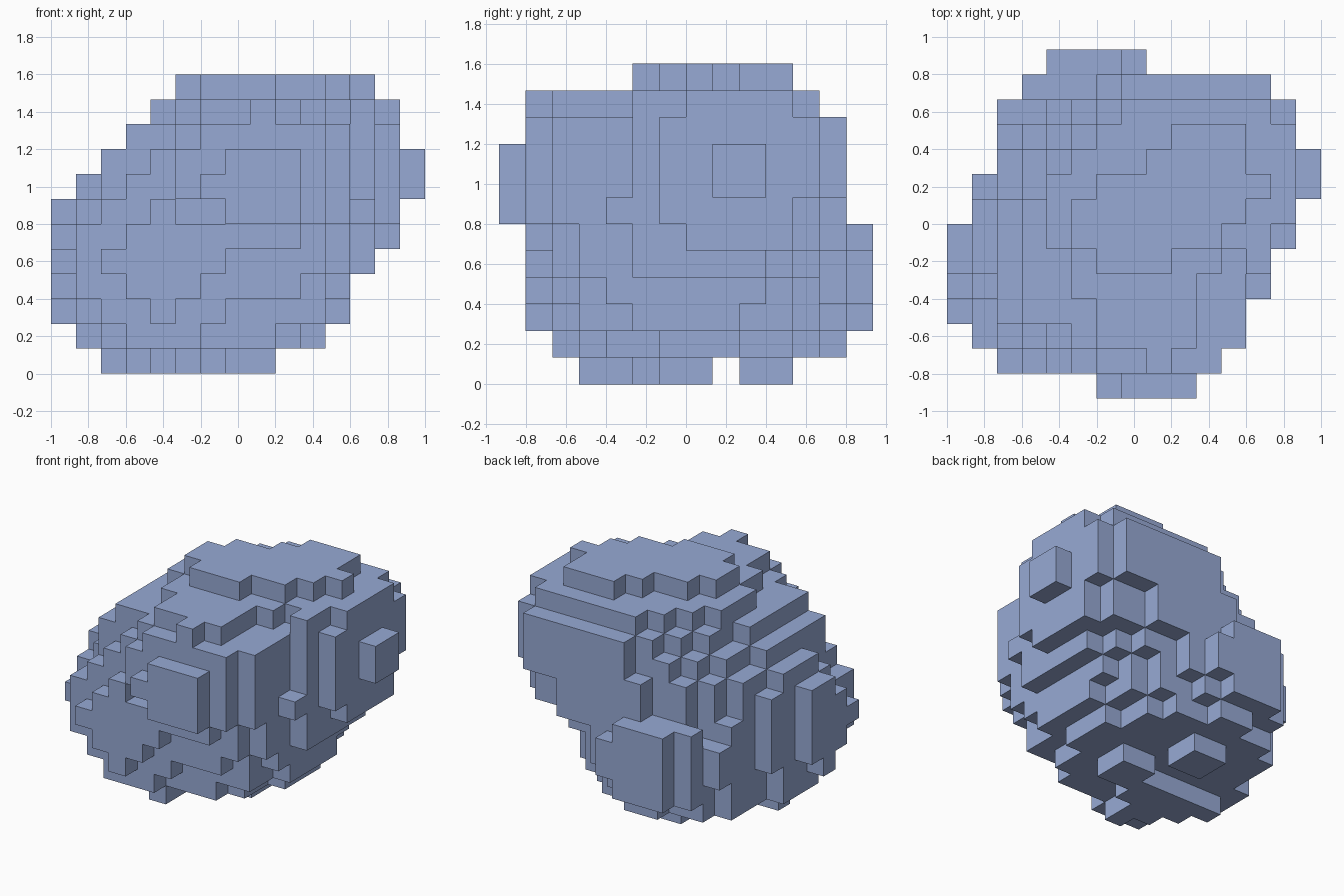
import bpy
import bmesh
from mathutils import Vector

cube = bpy.data.objects.get("Cube")
if cube:
    bpy.data.objects.remove(cube, do_unlink=True)

CELL = 2 / 15
ORIGIN = Vector((-7.5, -7, 0))

# Rounded core: footprint bounds of each layer in cells, from the second layer up
CORE_LAYERS = [
    (1, 11, 2, 13), (1, 12, 1, 13), (1, 12, 1, 13), (1, 13, 1, 13),
    (1, 14, 1, 13), (1, 14, 1, 13), (1, 14, 1, 13), (2, 14, 1, 13),
    (3, 14, 1, 13), (4, 14, 5, 12),
]
CORE_X = range(2, 12)
CORE_Y = range(3, 13)

# Stepped slices one cell thick: cell position, first line, then the span of each line
SIDE_SLICES = [  # lines go up, spans run front to back
    (0, 2, [(5, 6), (4, 7), (3, 7), (4, 7), (5, 7)]),
    (1, 1, [(5, 8), (4, 8), (3, 9), (3, 9), (3, 9), (4, 9), (5, 8)]),
    (12, 4, [(5, 10), (5, 12), (4, 12), (5, 13), (5, 13), (5, 13), (5, 12)]),
    (13, 5, [(7, 11), (6, 11), (6, 12), (6, 12), (6, 12), (7, 11)]),
    (14, 7, [(8, 10), (8, 10)]),
]
FRONT_SLICES = [  # lines go up, spans run side to side
    (0, 6, [(7, 10), (6, 10), (7, 10)]),
    (1, 2, [(4, 5), (3, 6), (2, 7), (3, 10), (7, 11), (5, 11), (5, 11), (6, 11), (8, 9)]),
    (2, 1, [(3, 6), (2, 7), (1, 10), (1, 11), (1, 11), (2, 12), (3, 12), (4, 12),
            (5, 12), (6, 10)]),
    (13, 2, [(4, 7), (4, 8), (4, 8), (4, 7)]),
]
LEVEL_SLICES = [  # lines go back, spans run side to side
    (0, 3, [(5, 6), (4, 6), (3, 7), (2, 9), (7, 9)]),
    (0, 9, [(5, 7), (5, 7)]),
    (10, 3, [(6, 10), (5, 10)]),
    (11, 5, [(6, 9), (5, 11), (5, 12), (6, 13), (8, 12), (9, 12)]),
]

# Small ledges: x range, y range, z range
LEDGES = [(4, 5, 1, 2, 6, 7), (3, 8, 12, 13, 2, 6), (2, 3, 10, 12, 3, 5)]


def core_cells(bounds, level):
    """Cells of one layer inside an oval that leans more the higher it lies."""
    x_min, x_max, y_min, y_max = bounds
    skew = max(0, min(0.28, 0.08 * (level - 4)))
    limit = min(1.01, 0.8 + 0.08 * level)
    for x in CORE_X:
        for y in CORE_Y:
            u = (2 * x + 1 - x_min - x_max) / (x_max - x_min)
            v = (2 * y + 1 - y_min - y_max) / (y_max - y_min)
            inside = abs(u) < 1 and abs(v) < 1
            if inside and u * u + v * v - 2 * skew * u * v <= limit:
                yield (x, y, level)


def slice_cells(slices, place):
    """Cells of stepped slices; place turns (slice, line, step) into x, y, z."""
    for position, first, spans in slices:
        for line, (start, end) in enumerate(spans, first):
            for step in range(start, end):
                yield place(position, line, step)


def block_cells(block):
    """All cells of a rectangular block."""
    x_min, x_max, y_min, y_max, z_min, z_max = block
    for x in range(x_min, x_max):
        for y in range(y_min, y_max):
            for z in range(z_min, z_max):
                yield (x, y, z)


def build_mesh(cells):
    """Make a face wherever a filled cell meets an empty one."""
    bm = bmesh.new()
    corners = {}

    def corner(point):
        key = tuple(round(value) for value in point)
        if key not in corners:
            corners[key] = bm.verts.new((Vector(key) + ORIGIN) * CELL)
        return corners[key]

    for cell in cells:
        for axis in range(3):
            for side in (0, 1):
                neighbour = list(cell)
                neighbour[axis] += 2 * side - 1
                if tuple(neighbour) in cells:
                    continue
                start = Vector(cell)
                start[axis] += side
                across, along = Vector((0, 0, 0)), Vector((0, 0, 0))
                across[(axis + 1) % 3] = 1
                along[(axis + 2) % 3] = 1
                loop = [start, start + across, start + across + along, start + along]
                if side == 0:
                    loop.reverse()
                bm.faces.new([corner(point) for point in loop])

    # Merge the flat neighbouring squares into clean steps
    bmesh.ops.dissolve_limit(bm, angle_limit=0.01, verts=bm.verts[:], edges=bm.edges[:])
    mesh = bpy.data.meshes.new("stepped_rock")
    bm.to_mesh(mesh)
    bm.free()
    return mesh


# Rounded core, stepped outer slices, then the ledges
filled = set()
for level, bounds in enumerate(CORE_LAYERS, 1):
    filled.update(core_cells(bounds, level))
filled.update(slice_cells(SIDE_SLICES, lambda position, line, step: (position, step, line)))
filled.update(slice_cells(FRONT_SLICES, lambda position, line, step: (step, position, line)))
filled.update(slice_cells(LEVEL_SLICES, lambda position, line, step: (step, line, position)))
for block in LEDGES:
    filled.update(block_cells(block))

# Blue grey stone colour
stone = bpy.data.materials.new("blue_grey_stone")
stone.use_nodes = True
colour = (0.31, 0.40, 0.66, 1)
stone.diffuse_color = colour
stone.node_tree.nodes["Principled BSDF"].inputs["Base Color"].default_value = colour

rock = bpy.data.objects.new("stepped_rock", build_mesh(filled))
rock.data.materials.append(stone)
bpy.context.scene.collection.objects.link(rock)
